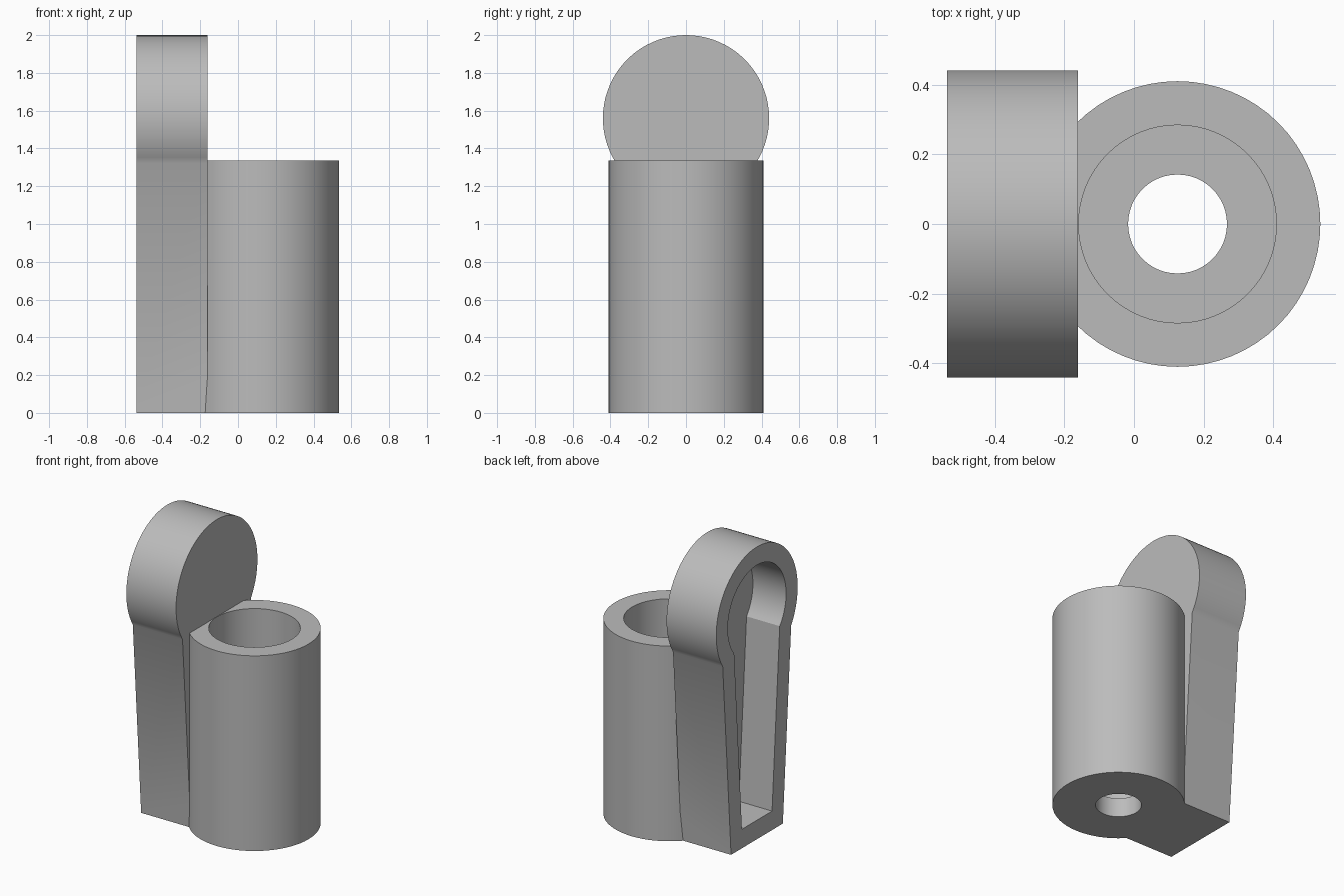
import bpy, bmesh, math

if "Cube" in bpy.data.objects:
    bpy.data.objects.remove(bpy.data.objects["Cube"], do_unlink=True)

WALL = 0.125
BACK, FACE = -0.537, -0.161      # x extent of the keyhole arm
AXIS = 0.125                     # x of the tube axis
DISC_Z, DISC_R = 1.56, 0.44
TUBE_R, TUBE_H = 0.41, 1.335

grey = bpy.data.materials.new("grey")
grey.use_nodes = True
colour = (0.5, 0.5, 0.5, 1)
grey.diffuse_color = colour
grey.node_tree.nodes["Principled BSDF"].inputs["Base Color"].default_value = colour


def prism(name, outline, direction):
    """Extrude a closed outline of 3D points along a direction."""
    bm = bmesh.new()
    face = bm.faces.new([bm.verts.new(p) for p in outline])
    extruded = bmesh.ops.extrude_face_region(bm, geom=[face])["geom"]
    bmesh.ops.translate(bm, vec=direction,
                        verts=[v for v in extruded if isinstance(v, bmesh.types.BMVert)])
    bmesh.ops.recalc_face_normals(bm, faces=bm.faces)
    mesh = bpy.data.meshes.new(name)
    bm.to_mesh(mesh)
    bm.free()
    mesh.materials.append(grey)
    obj = bpy.data.objects.new(name, mesh)
    bpy.context.collection.objects.link(obj)
    return obj


def cylinder(name, radius, z0, z1, segments=64):
    ring = [(AXIS + radius * math.cos(a), radius * math.sin(a), z0)
            for a in (math.tau * i / segments for i in range(segments))]
    return prism(name, ring, (0, 0, z1 - z0))


def keyhole(name, radius, foot, half_foot, half_neck, x0, x1, steps=52):
    """Round head on a shank that tapers towards its foot."""
    start = -math.acos(half_neck / radius)
    sweep = math.pi - 2 * start
    outline = [(x0, -half_foot, foot), (x0, half_foot, foot)]
    for i in range(steps + 1):
        a = start + sweep * i / steps
        outline.append((x0, radius * math.cos(a), DISC_Z + radius * math.sin(a)))
    return prism(name, outline, (x1 - x0, 0, 0))


# Solid parts
body = cylinder("tube_with_keyhole_arm", TUBE_R, 0, TUBE_H)
arm = keyhole("arm", DISC_R, 0, 0.28, 0.37, BACK, FACE)

# Cutters: stepped bore and the pocket open to the back of the arm
bore = cylinder("bore_cutter", TUBE_R - WALL - 0.001, WALL + 0.005, 1.6)
drain = cylinder("drain_cutter", 0.142, -0.2, 0.4, 48)
pocket = keyhole("pocket_cutter", DISC_R - WALL, WALL + 0.005, 0.163, 0.246,
                 BACK - 0.1, FACE - WALL)

for tool, operation in ((arm, 'UNION'), (bore, 'DIFFERENCE'),
                        (drain, 'DIFFERENCE'), (pocket, 'DIFFERENCE')):
    modifier = body.modifiers.new(tool.name, 'BOOLEAN')
    modifier.operation = operation
    modifier.solver = 'EXACT'
    modifier.object = tool
    bpy.ops.object.select_all(action='DESELECT')
    body.select_set(True)
    bpy.context.view_layer.objects.active = body
    bpy.ops.object.modifier_apply(modifier=modifier.name)
    bpy.data.objects.remove(tool, do_unlink=True)

bpy.ops.object.shade_smooth_by_angle(angle=math.radians(30))
